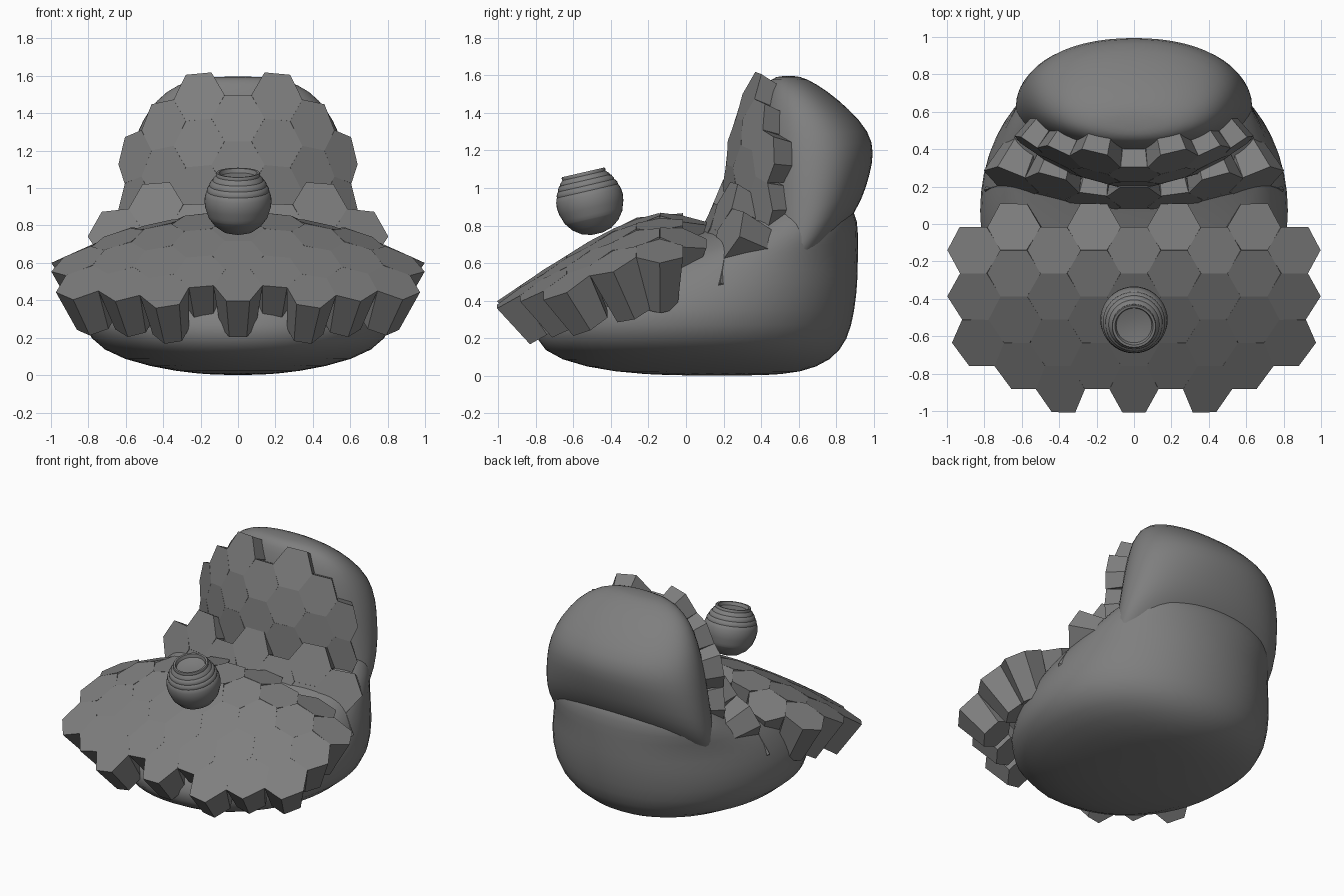
import bpy, bmesh, math
from mathutils import Vector, Matrix

if "Cube" in bpy.data.objects:
    bpy.data.objects.remove(bpy.data.objects["Cube"])

grey = bpy.data.materials.new("warm_grey")
grey.diffuse_color = (0.21, 0.21, 0.21, 1)
grey.use_nodes = True
grey.node_tree.nodes["Principled BSDF"].inputs["Base Color"].default_value = grey.diffuse_color

S = 0.143                  # hexagon radius
DX = 1.5 * S               # column pitch
DY = math.sqrt(3) * S      # row pitch


def finish(name, bm, smooth=False):
    bmesh.ops.recalc_face_normals(bm, faces=bm.faces)
    me = bpy.data.meshes.new(name)
    bm.to_mesh(me)
    bm.free()
    ob = bpy.data.objects.new(name, me)
    bpy.context.collection.objects.link(ob)
    me.materials.append(grey)
    for p in me.polygons:
        p.use_smooth = smooth
    return ob


def skin(bm, rings):
    """Bridge equal-length rings of points and close both ends."""
    vr = [[bm.verts.new(p) for p in r] for r in rings]
    n = len(vr[0])
    for a, b in zip(vr, vr[1:]):
        for i in range(n):
            j = (i + 1) % n
            bm.faces.new((a[i], a[j], b[j], b[i]))
    bm.faces.new(vr[0][::-1])
    bm.faces.new(vr[-1])


def blob(name, rows, e, lean=lambda y, z: 0, n=28):
    """Soft cushion lofted from rows of (z, front y, back y, half width)."""
    rings = []
    for z, y0, y1, hw in rows:
        ring = []
        for i in range(n):
            t = 2 * math.pi * i / n
            c, s = math.cos(t), math.sin(t)
            y = (y0 + y1) / 2 + (y1 - y0) / 2 * math.copysign(abs(s) ** (2 / e), s)
            ring.append((hw * math.copysign(abs(c) ** (2 / e), c), y, z + lean(y, z)))
        rings.append(ring)
    bm = bmesh.new()
    skin(bm, rings)
    ob = finish(name, bm, True)
    sub = ob.modifiers.new("soften", 'SUBSURF')
    sub.levels = sub.render_levels = 1
    return ob


def hex_panel(name, surf, cells, depth, taper):
    """Tapered hexagonal blocks standing on a curved surface."""
    bm = bmesh.new()
    h = 0.02
    for u, v in cells:
        nrm = (surf(u + h, v) - surf(u - h, v)).cross(surf(u, v + h) - surf(u, v - h)).normalized()
        top = [surf(u + S * math.cos(math.pi * i / 3), v + S * math.sin(math.pi * i / 3))
               for i in range(6)]
        # flatten each block's top so it reads as one facet
        mid = sum(top, Vector()) / 6
        top = [p - nrm * (p - mid).dot(nrm) for p in top]
        low = [mid + (p - mid) * taper - nrm * depth(u, v) for p in top]
        skin(bm, [low, top])
    return finish(name, bm)


def columns(spec):
    """spec: column number -> row heights, mirrored to both sides."""
    return [(s * k * DX, v) for k, vs in spec.items() for v in vs
            for s in ((1, -1) if k else (1,))]


# Surfaces carrying the blocks
def seat_surface(x, y):
    pinch = 1 - 0.12 * (max(0, -y - 0.3) / 0.7) ** 2
    z = 0.87 - 0.72 * (math.sqrt((y + 0.1) ** 2 + 0.09) - 0.3)
    return Vector((x * pinch, y, z - (0.26 + 0.12 * (y + 0.14)) * x * x))


def lumbar_surface(u, v):
    return Vector((u * 1.02, 0.1 + 0.42 * (v - 0.8) + 0.32 * u * u, v + 0.02 - 0.09 * u * u))


def back_surface(u, v):
    x = u - 0.3 * u ** 3
    z = v - 0.2 * u * u
    return Vector((x, 0.195 + 0.42 * max(0, z - 1) ** 2 + 0.65 * x * x, z))


# Seat blocks, deeper along the sides
even = [-0.14 - DY * i for i in range(4)]
odd = [-0.016 - DY * i for i in range(4)]
hex_panel("seat_blocks", seat_surface,
          columns({0: even, 1: odd, 2: even, 3: odd, 4: even[:3]}),
          lambda u, v: 0.31 if abs(u) > 0.8 and v > -0.5 else 0.26, 0.74)

# Lumbar blocks
hex_panel("lumbar_blocks", lumbar_surface,
          columns({0: [0.9, 0.652], 1: [0.776], 2: [0.9, 0.652], 3: [0.776, 0.53]}),
          lambda u, v: 0.25, 0.72)

# Backrest blocks
b = 1.375
hex_panel("backrest_blocks", back_surface,
          columns({0: [b, b - DY],
                   1: [b + DY / 2, b - DY / 2, b - 1.5 * DY],
                   2: [b, b - DY, b - 2 * DY],
                   3: [b - DY / 2, b - 1.5 * DY]}),
          lambda u, v: 0.18 + 0.08 * abs(u), 0.76)

# Base cushion
blob("base_cushion", [
    (0.0, -0.05, 0.4, 0.10), (0.015, -0.38, 0.62, 0.32), (0.08, -0.69, 0.78, 0.63),
    (0.19, -0.83, 0.87, 0.815), (0.35, -0.78, 0.905, 0.84), (0.5, -0.6, 0.92, 0.80),
    (0.63, -0.4, 0.92, 0.74), (0.76, 0.1, 0.92, 0.66), (0.88, 0.3, 0.91, 0.58),
    (0.98, 0.4, 0.8, 0.42)], 2.1)

# Back cushion, its lower rim dipping towards the front
blob("back_cushion", [
    (0.66, 0.36, 0.5, 0.42), (0.72, 0.33, 0.7, 0.60), (0.81, 0.33, 0.86, 0.635),
    (0.9, 0.34, 0.94, 0.64), (1.03, 0.35, 0.98, 0.62), (1.17, 0.36, 1.005, 0.59),
    (1.3, 0.37, 0.98, 0.545), (1.42, 0.39, 0.87, 0.48), (1.52, 0.42, 0.75, 0.39),
    (1.585, 0.45, 0.64, 0.25), (1.597, 0.51, 0.58, 0.1)], 2.15,
    lambda y, z: 0.62 * (y - 0.87) * min(1, max(0, (1.25 - z) / 0.4)))

# Ribbed round pot, tipped forward
profile = [(0.03, -0.177), (0.08, -0.163), (0.125, -0.131), (0.152, -0.095), (0.157, -0.089),
           (0.163, -0.07), (0.175, -0.035), (0.18, 0.0), (0.177, 0.03), (0.17, 0.052),
           (0.166, 0.056), (0.167, 0.066), (0.158, 0.083), (0.153, 0.086), (0.153, 0.095),
           (0.143, 0.112), (0.136, 0.115), (0.134, 0.124), (0.118, 0.14), (0.119, 0.152),
           (0.115, 0.158), (0.102, 0.157), (0.095, 0.135), (0.04, 0.125)]
tilt = Matrix.Translation((0, -0.512, 0.929)) @ Matrix.Rotation(math.radians(13), 4, 'X')
bm = bmesh.new()
N = 40
skin(bm, [[tilt @ Vector((r * math.cos(2 * math.pi * i / N), r * math.sin(2 * math.pi * i / N), z))
           for i in range(N)] for r, z in profile])
pot = finish("round_pot", bm, True)
bpy.context.view_layer.objects.active = pot
pot.select_set(True)
bpy.ops.object.shade_smooth_by_angle(angle=math.radians(40))
